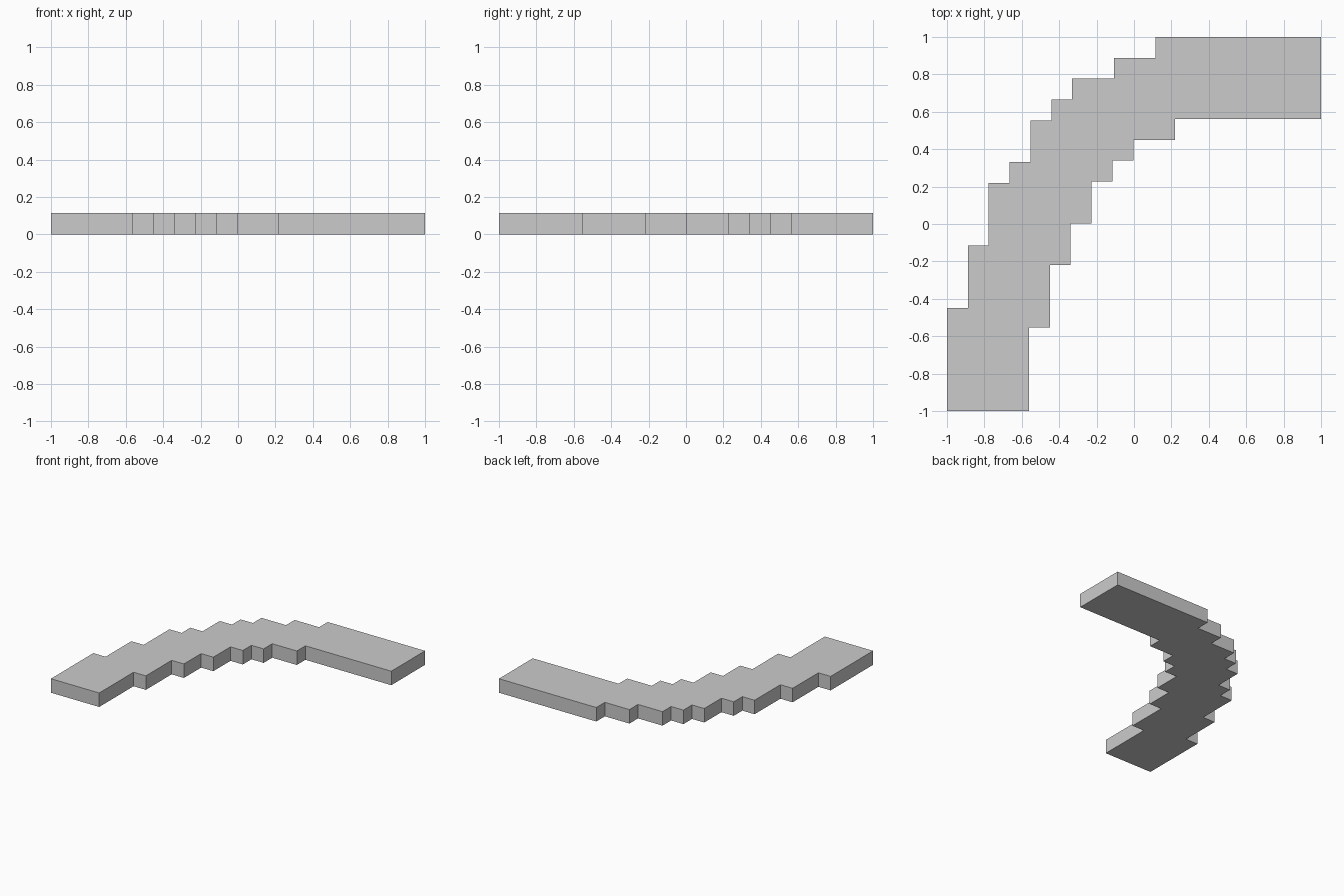
import bpy, bmesh

if "Cube" in bpy.data.objects:
    bpy.data.objects.remove(bpy.data.objects["Cube"])

PITCH = 0.11154   # grid step of the plate
GAP = 0.0038      # every wall sits slightly inside its grid line
HEIGHT = 0.115

# Walls of the stepped outline, clockwise from the lower left corner, in grid
# steps: (x of the vertical wall, y of the horizontal wall that follows it)
rising = [(-9, -4), (-8, -1), (-7, 2), (-6, 3), (-5, 5), (-4, 6), (-3, 7), (-1, 8), (1, 9)]
falling = [(9, 5), (2, 4), (0, 3), (-1, 2), (-2, 0), (-3, -2), (-4, -5), (-5, -9)]


def inset(walls, side):
    return [(x * PITCH + side * GAP, y * PITCH - side * GAP) for x, y in walls]


walls = inset(rising, 1) + inset(falling, -1)
outline = []
for i, (x, y) in enumerate(walls):
    outline += [(x, walls[i - 1][1]), (x, y)]

# Curved stepped plate: one flat outline extruded upward
bm = bmesh.new()
base = bm.faces.new([bm.verts.new((x, y, 0)) for x, y in outline])
top = bmesh.ops.extrude_face_region(bm, geom=[base], use_keep_orig=True)["geom"]
bmesh.ops.translate(bm, vec=(0, 0, HEIGHT),
                    verts=[v for v in top if isinstance(v, bmesh.types.BMVert)])
bmesh.ops.recalc_face_normals(bm, faces=bm.faces)
mesh = bpy.data.meshes.new("stepped_plate")
bm.to_mesh(mesh)
bm.free()
bpy.context.collection.objects.link(bpy.data.objects.new("stepped_plate", mesh))
